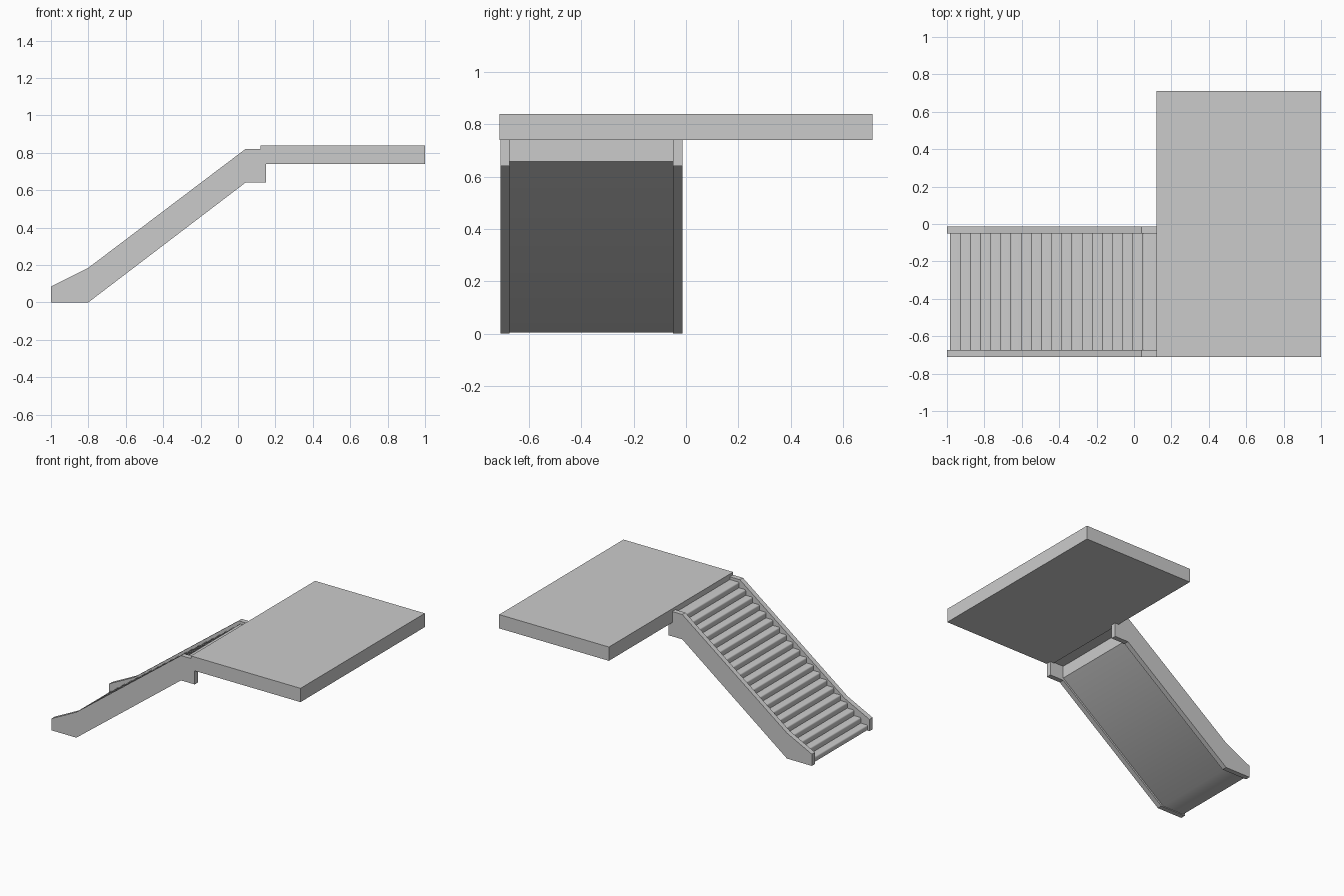
import bpy, bmesh
from math import radians

cube = bpy.data.objects.get("Cube")
if cube:
    bpy.data.objects.remove(cube, do_unlink=True)

concrete = bpy.data.materials.new("light_grey_concrete")
concrete.use_nodes = True
COLOUR = (0.6, 0.6, 0.6, 1.0)
concrete.diffuse_color = COLOUR
concrete.node_tree.nodes["Principled BSDF"].inputs["Base Color"].default_value = COLOUR


def extrude_profile(name, profile, y0, y1):
    """Extrude a closed x-z outline along y."""
    bm = bmesh.new()
    face = bm.faces.new([bm.verts.new((x, y0, z)) for x, z in profile])
    result = bmesh.ops.extrude_face_region(bm, geom=[face])
    verts = [v for v in result["geom"] if isinstance(v, bmesh.types.BMVert)]
    bmesh.ops.translate(bm, vec=(0, y1 - y0, 0), verts=verts)
    bmesh.ops.recalc_face_normals(bm, faces=bm.faces)
    mesh = bpy.data.meshes.new(name)
    bm.to_mesh(mesh)
    bm.free()
    obj = bpy.data.objects.new(name, mesh)
    bpy.context.collection.objects.link(obj)
    mesh.materials.append(concrete)
    return obj


# Upper landing slab
extrude_profile("landing", [(0.12, 0.74), (1, 0.74), (1, 0.84), (0.12, 0.84)], -0.712, 0.712)

# Side stringers
stringer = [(-1, 0), (-0.8, 0), (0.04, 0.64), (0.15, 0.64), (0.15, 0.745),
            (0.12, 0.745), (0.12, 0.82), (0.04, 0.82), (-0.8, 0.185), (-1, 0.085)]
for name, y0 in (("front_stringer", -0.71), ("back_stringer", -0.05)):
    extrude_profile(name, stringer, y0, y0 + 0.036)

# Flight of steps with softened nosings
STEPS, RUN, RISE, START, NOSE = 20, 0.0543, 0.04, -0.985, 0.008
flight = [(START, 0.005)]
for i in range(STEPS):
    x, z = START + i * RUN, (i + 1) * RISE
    end = x + RUN if i < STEPS - 1 else 0.125
    flight += [(x, z - NOSE), (x + NOSE * 0.3, z - NOSE * 0.3), (x + NOSE, z), (end, z)]
# Underside of the flight
flight += [(0.125, 0.745), (0.04, 0.745), (0.04, 0.657), (-0.815, 0.005)]
steps = extrude_profile("steps", flight, -0.675, -0.049)

bpy.ops.object.select_all(action="DESELECT")
steps.select_set(True)
bpy.context.view_layer.objects.active = steps
bpy.ops.object.shade_smooth_by_angle(angle=radians(50))
